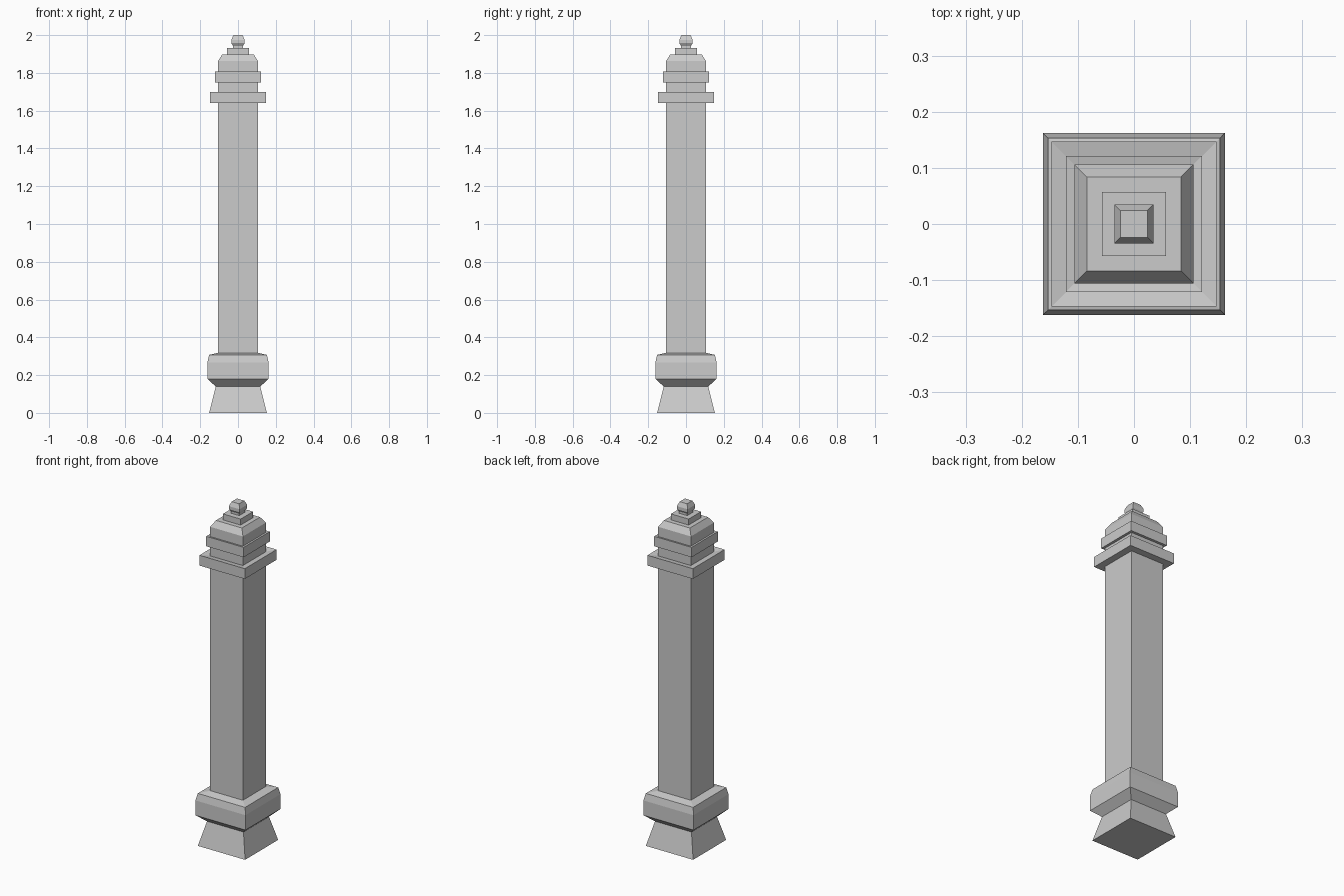
import bpy, bmesh

if "Cube" in bpy.data.objects:
    bpy.data.objects.remove(bpy.data.objects["Cube"])


def square_part(name, profile):
    """Sweep a (half width, height) profile around a square and cap both ends."""
    bm = bmesh.new()
    rings = [[bm.verts.new((sx * r, sy * r, z))
              for sx, sy in ((-1, -1), (1, -1), (1, 1), (-1, 1))]
             for r, z in profile]
    for low, high in zip(rings, rings[1:]):
        for i in range(4):
            j = (i + 1) % 4
            bm.faces.new((low[i], low[j], high[j], high[i]))
    bm.faces.new(rings[0][::-1])
    bm.faces.new(rings[-1])
    bmesh.ops.recalc_face_normals(bm, faces=bm.faces)
    mesh = bpy.data.meshes.new(name)
    bm.to_mesh(mesh)
    bm.free()
    obj = bpy.data.objects.new(name, mesh)
    bpy.context.collection.objects.link(obj)
    return obj


# Flared foot and bevelled block
square_part("base", [(0.153, 0), (0.118, 0.14), (0.162, 0.18), (0.162, 0.267),
                     (0.153, 0.307), (0.106, 0.318)])
# Long plain shaft, with collar slabs whose tops dip slightly inward
square_part("shaft", [(0.106, 0.318), (0.106, 1.64)])
square_part("lower_collar", [(0.106, 1.64), (0.147, 1.64), (0.147, 1.70), (0.106, 1.692)])
square_part("neck", [(0.106, 1.692), (0.106, 1.75)])
square_part("upper_collar", [(0.106, 1.75), (0.121, 1.75), (0.121, 1.808), (0.106, 1.805)])
# Bevelled cap
square_part("cap", [(0.106, 1.805), (0.106, 1.862), (0.084, 1.897)])
# Finial plinth and faceted knob
square_part("finial_plinth", [(0.057, 1.897), (0.057, 1.932)])
square_part("finial_knob", [(0.026, 1.932), (0.026, 1.943), (0.035, 1.957),
                            (0.035, 1.975), (0.024, 2.0)])
